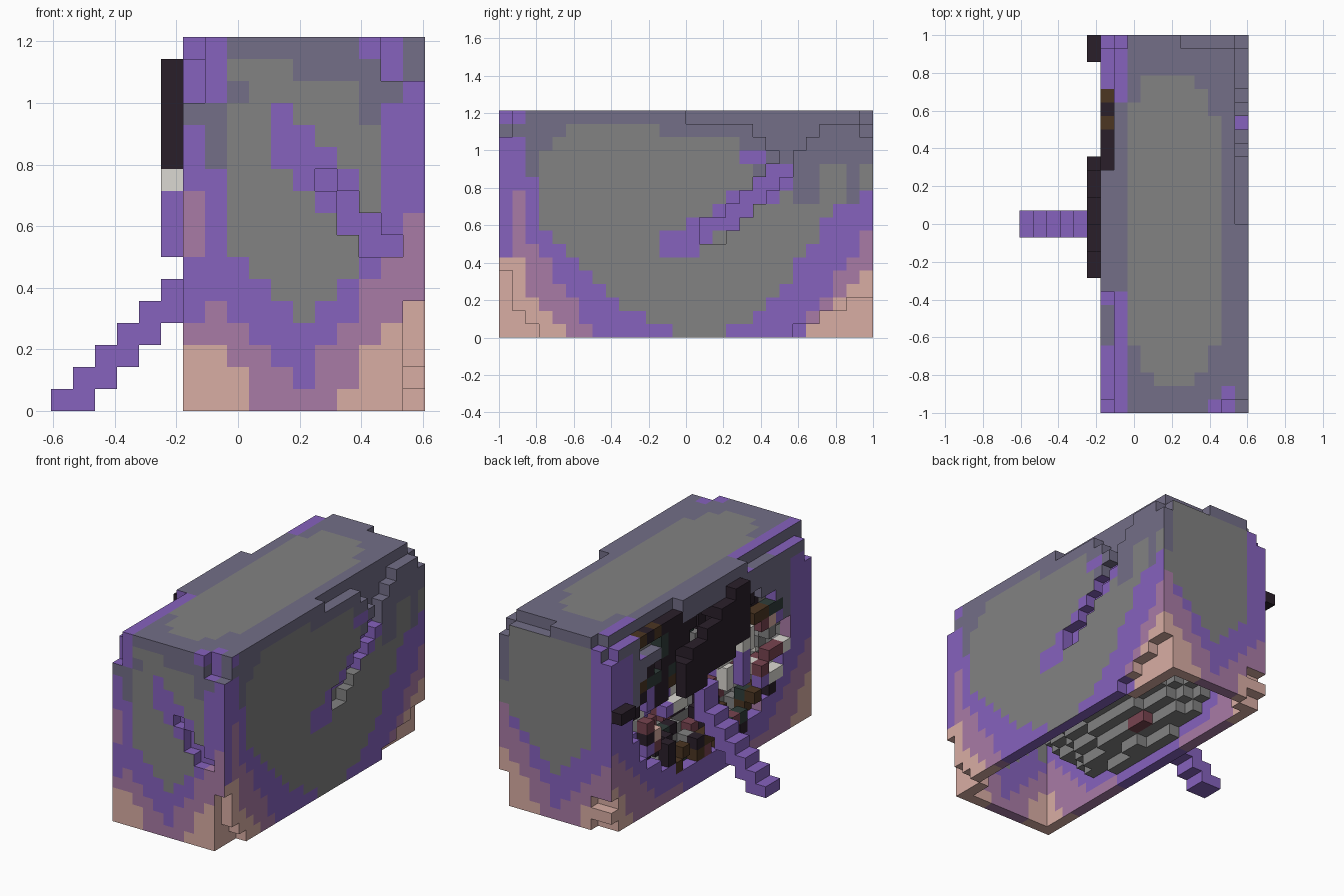
import bpy
import random

random.seed(4)
cube = bpy.data.objects.get("Cube")
if cube:
    bpy.data.objects.remove(cube)

H = 1 / 14                      # block size
NX, NY, NZ = 11, 28, 17         # body size in blocks

# Flat colours
HEX = {"slate": "736e87", "grey": "828282", "purple": "8662be", "mauve": "a97ba6",
       "tan": "d9aea4", "black": "2a1f2a", "white": "dbd8d2", "brown": "4c3622",
       "dark_red": "784450", "dark_green": "2f3d3a"}
NAMES = list(HEX)


def linear(h):
    vals = [int(h[n:n + 2], 16) / 255 for n in (0, 2, 4)]
    return [((c + 0.055) / 1.055) ** 2.4 for c in vals] + [1]


MATS = []
for name, code in HEX.items():
    m = bpy.data.materials.new(name)
    m.use_nodes = True
    m.diffuse_color = linear(code)
    bsdf = m.node_tree.nodes["Principled BSDF"]
    bsdf.inputs["Base Color"].default_value = linear(code)
    bsdf.inputs["Roughness"].default_value = 0.9
    MATS.append(m)

DIRS = [(1, 0, 0), (-1, 0, 0), (0, 1, 0), (0, -1, 0), (0, 0, 1), (0, 0, -1)]


def place(i, j, k):
    return ((i - 2.5) * H, (j - 14) * H, k * H)


def face_corners(cell, d):
    axis = [abs(c) for c in d].index(1)
    a, b = (axis + 1) % 3, (axis + 2) % 3
    out = []
    for s, t in ((0, 0), (1, 0), (1, 1), (0, 1)):
        p = list(cell)
        p[axis] += d[axis] > 0
        p[a] += s
        p[b] += t
        out.append(tuple(p))
    return out if d[axis] > 0 else out[::-1]


def build_blocks(name, cells, colour):
    """Mesh of the exposed faces of a set of grid cells."""
    index, faces, mats = {}, [], []
    for cell in sorted(cells):
        for d in DIRS:
            if tuple(c + e for c, e in zip(cell, d)) in cells:
                continue
            faces.append([index.setdefault(c, len(index)) for c in face_corners(cell, d)])
            centre = place(*[c + 0.5 + e / 2 for c, e in zip(cell, d)])
            mats.append(NAMES.index(colour(cell, d, centre)))
    me = bpy.data.meshes.new(name)
    me.from_pydata([place(*c) for c in index], [], faces)
    for m in MATS:
        me.materials.append(m)
    me.polygons.foreach_set("material_index", mats)
    me.update()
    ob = bpy.data.objects.new(name, me)
    bpy.context.collection.objects.link(ob)


def bowl(x, y, z):
    """Below 1 inside the hollow on the open side."""
    return ((x + 0.2) / 0.46) ** 2 + (y / 0.79) ** 2 + ((z - 0.6) / 0.47) ** 2


# Painted zones of each side
def long_side(y, z):
    edge = 1 - abs(y)
    if z < (0.43 if y < -0.86 else 0.42 - 1.05 * edge):
        return "tan"
    if y < -0.86 and z < 1.07:
        return "mauve" if y > -0.93 and z < 0.78 else "purple"
    if z < (0.8 if y < 0 else 0.6) - 1.5 * edge:
        return "mauve"
    if -0.14 < y < 0.57 and z > 0.43 and abs(z - 0.54 - 0.65 * (y - 0.03)) < 0.085:
        return "purple"
    if z > 1.14:
        return "purple" if y < -0.86 else "slate"
    if y < -0.79:
        return "purple" if z < 0.86 else "slate"
    if y > 0.93 and z < 0.79:
        return "purple"
    if y > 0.57 and z > 0.72:
        return "grey" if z < 0.93 and (0.71 < y < 0.86 or y > 0.93) else "slate"
    if z < (0.7 * (0.12 - y) ** 1.7 if y < 0.12 else 1.3 * (y - 0.12) ** 1.6):
        return "purple"
    if y > 0.29 and z > 0.93:
        return "purple" if y < 0.43 and z < 1 else "slate"
    if z > min(1.14 if y < -0.14 else 1.07, 1.75 + y) or (y > 0.36 and z > 0.86):
        return "slate"
    return "grey"


def end_side(x, z, front):
    t = x - 0.21
    if x < 0.04:
        tan_top = 0.22 if x < -0.04 else 0.15
    else:
        tan_top = min(0.43 if x < 0.53 else 0.36, 1.6 * (x - 0.3))
    if z < tan_top:
        return "tan"
    if front and x < -0.11 and z < 0.72:
        return "purple" if 0.28 < z < 0.5 else "mauve"
    if z < 0.07 + (1.1 * abs(t) if t < 0 else 1.5 * t):
        return "mauve"
    if not front:
        if z > 1.14 or (x > 0.53 and z > 0.78):
            return "slate"
        return "purple" if x < -0.04 or z < 0.26 + 1.15 * abs(t) else "grey"
    if 0.1 < x < 0.53 and abs(z - 0.93 + 1.25 * (x - 0.13)) < 0.11:
        return "purple"
    if z > 1.14:
        return "purple" if x < -0.04 or 0.39 < x < 0.53 else "slate"
    if x < -0.04:
        return "slate" if 0.8 < z < 1 and (x > -0.11 or z > 0.93) else "purple"
    if x > 0.53:
        return "purple" if z < 1.07 else "slate"
    if x > 0.46:
        return "slate" if 1 < z < 1.07 else "purple"
    if z < 0.26 + 1.3 * abs(t):
        return "purple"
    if (x > 0.39 and z > 0.93) or (x > 0.18 and z > 1.07) or (x < 0.03 and 1 < z < 1.07):
        return "slate"
    return "grey"


def open_side(y, z):
    edge = 1 - abs(y)
    if z < 0.3 - 1.1 * edge:
        return "tan"
    if z < 0.56 - 1.1 * edge or (z < 0.08 and abs(y) > 0.25):
        return "mauve"
    return "purple" if z < 0.55 or (abs(y) > 0.78 and z < 1.1) else "slate"


def top_side(x, y):
    if abs((x - 0.21) / 0.27) ** 2.6 + abs((y + 0.03) / 0.85) ** 2.6 < 1:
        return "grey"
    if x < -0.11 and -0.64 < y < -0.43:
        return "slate"
    if x < -0.04 and (y > 0.64 or y < -0.36):
        return "purple"
    return "purple" if 0.4 < x < 0.53 and y < -0.86 and x - y > 1.38 else "slate"


def shell_colour(cell, d, c):
    x, y, z = c
    outer_open = d[0] < 0 and cell[0] == 0
    if not outer_open and bowl(x, y, z) < 1.6 and 0 < cell[0] < NX - 2 and z < 1.1:
        return "dark_red" if cell[2] < 3 and cell[1] // 3 % 3 == 2 and cell[0] == 3 else "grey"
    if d[2] > 0 and z > 0.8:
        return "purple" if x > 0.53 and 0.5 < y < 0.57 else top_side(x, y)
    if d[1] or (d[2] and abs(y) > 0.9):
        if x > 0.5 and abs(y) < 0.9:
            return long_side(y, z)
        return end_side(x, z, y < 0)
    return long_side(y, z) if x > 0.2 else open_side(y, z)


# Body: solid block with notches, cracks and worn corners
solid = {(i, j, k) for i in range(NX) for j in range(NY) for k in range(NZ)}
notch = [16] * 5 + [15, 14, 12, 14, 15, 16, 16, 16, 15]
for n, height in enumerate(notch):
    solid -= {(NX - 1, 14 + n, k) for k in range(height, NZ)}
for j in range(15, 22):
    k = 7 + int((j - 15) * 0.85)
    solid -= {(NX - 1, j, k), (NX - 1, j, k + 1)}
solid -= {(6, 0, 10), (7, 0, 9), (7, 0, 8), (8, 0, 8), (8, 0, 7), (9, 0, 7)}
solid -= {(NX - 1, j, k) for k in range(5) for j in range(max(1, 3 - k))}
solid -= {(NX - 1, j, k) for k in range(4) for j in range(22 + 2 * k, NY)}
solid -= {(i, 0, k) for i in (9, 10) for k in (15, 16)}
solid -= {(i, NY - 1, NZ - 1) for i in range(6, NX)}
solid -= {(0, 0, k) for k in (14, 15, 16)}
solid -= {(i, NY - 1, k) for i in (0, 1) for k in (0, 2, 15, 16) if i == 0 or k != 15}
solid -= {(0, j, NZ - 1) for j in range(NY) if not 9 <= j < 18}
solid -= {(0, j, k) for j in range(18, 24) for k in range(14, NZ)}

# Hollow on the open side, then keep only the skin; the underside stays open
solid = {c for c in solid if bowl(*place(*[v + 0.5 for v in c])) > 1}


def is_skin(c):
    near = [tuple(v + e for v, e in zip(c, d)) for d in DIRS]
    return any(n not in solid and n[2] >= 0 for n in near)


shell = {c for c in solid if is_skin(c)}
build_blocks("outer_shell", shell, shell_colour)

# Crystals lining the hollow, coloured by height
crystals = {}
for i in range(0, 7):
    for j in range(2, 26):
        for k in range(1, 15):
            x, y, z = place(i + 0.5, j + 0.5, k + 0.5)
            if 0.5 < bowl(x, y, z) <= 1 and random.random() < 0.4:
                if z > 0.8:
                    kinds = ["black"] * 5 + ["brown", "dark_green"]
                elif z > 0.35:
                    kinds = ["white", "white", "grey", "dark_red", "purple", "purple", "tan"]
                else:
                    kinds = ["black", "black", "brown", "dark_green", "grey", "dark_red"]
                if y > 0.45 and i < 2:
                    kinds = kinds + ["black"] * 5
                crystals[i, j, k] = random.choice(kinds)

# Dark arch over the opening, thinning towards the back
for j in range(10, 19):
    top = 15 - (j - 10) // 2
    for k in range(top - 4 + (j - 10) // 4, top + 1):
        crystals[-1, j, k] = "black"
for j in range(18, 25):
    for k in range(9, 16):
        if j < 24 and k == 15:
            crystals[0, j, k] = "brown" if j in (21, 23) else "black"
        elif random.random() < 0.55:
            crystals[0, j, k] = random.choice(["black"] * 4 + ["brown", "dark_green"])
for j in (26, 27):
    crystals[-1, j, 10] = "black"
# Pale, red and purple clusters
for j in range(8, 13):
    crystals[0, j, 9] = crystals[0, j, 10] = "white"
crystals[-1, 10, 10] = "white"
for k in (7, 8, 9):
    crystals[-1, 10, k] = "purple"
for j in (4, 5):
    crystals[0, j, 7] = "dark_red"
    crystals[0, j, 11] = "dark_green"
    crystals[0, j + 2, 11] = "brown"
crystals = {c: v for c, v in crystals.items() if c not in shell}
build_blocks("crystal_cluster", set(crystals), lambda cell, d, c: crystals[cell])

# Stepped spill running down to the ground
spill = {(i, j, k) for k in range(6) for i in (k - 6, k - 5) for j in (13, 14)}
spill |= {(0, j, k) for j in (13, 14) for k in (6, 7)}
build_blocks("stepped_spill", spill - shell - set(crystals), lambda cell, d, c: "purple")
